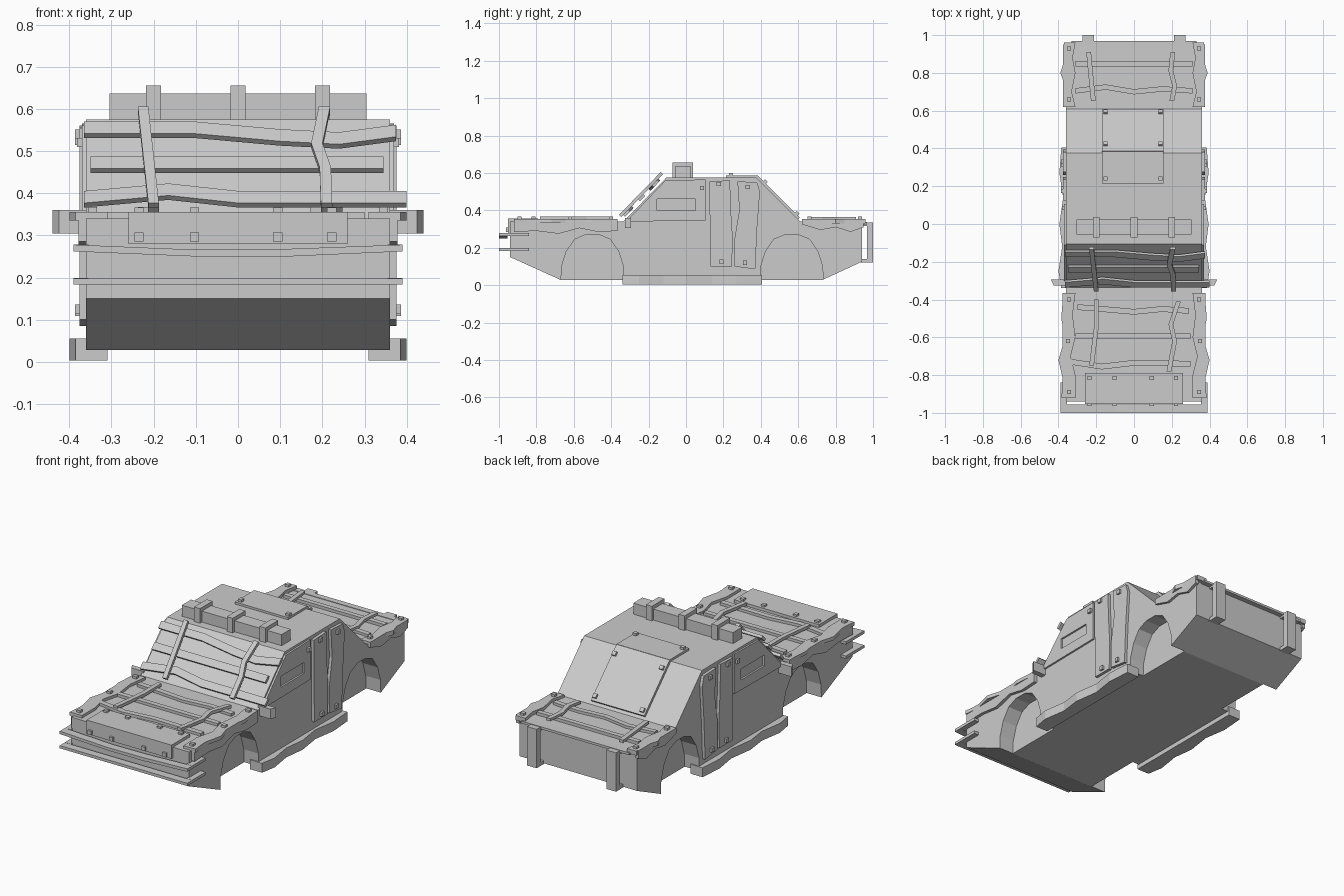
import bpy, bmesh
from math import radians
from mathutils import Matrix, Vector

if "Cube" in bpy.data.objects:
    bpy.data.objects.remove(bpy.data.objects["Cube"])

grey = bpy.data.materials.new("bare_grey_metal")
grey.use_nodes = True
grey.diffuse_color = (0.6, 0.6, 0.6, 1)
grey.node_tree.nodes["Principled BSDF"].inputs["Base Color"].default_value = (0.6, 0.6, 0.6, 1)

PLANES = {"X": lambda p, d: (d, p[0], p[1]),
          "Y": lambda p, d: (p[0], d, p[1]),
          "Z": lambda p, d: (p[0], p[1], d)}


def prism(name, outline, axis, lo, hi, frame=None, mirror=False):
    """Extrude a flat outline along an axis, optionally mirrored across x."""
    bm = bmesh.new()
    for side in ((1, -1) if mirror else (1,)):
        rings = []
        for d in (lo, hi):
            pts = [Vector(PLANES[axis](p, d)) for p in outline]
            pts = [frame @ p if frame else p for p in pts]
            rings.append([bm.verts.new((p.x * side, p.y, p.z)) for p in pts])
        a, b = rings
        bm.faces.new(a)
        bm.faces.new(b)
        for i in range(len(a)):
            j = (i + 1) % len(a)
            bm.faces.new((a[i], a[j], b[j], b[i]))
    bmesh.ops.recalc_face_normals(bm, faces=bm.faces)
    mesh = bpy.data.meshes.new(name)
    bm.to_mesh(mesh)
    bm.free()
    mesh.materials.append(grey)
    obj = bpy.data.objects.new(name, mesh)
    bpy.context.collection.objects.link(obj)
    return obj


def rect(x0, x1, y0, y1):
    return [(x0, y0), (x1, y0), (x1, y1), (x0, y1)]


def box(name, x, y, z, mirror=False):
    return prism(name, rect(*x, *y), "Z", *z, mirror=mirror)


def board(name, path, width, lo, hi, frame=None, across=True):
    """A bent strip following a path, running across x or along y."""
    h = width / 2
    dx, dy = (0, h) if across else (h, 0)
    outline = [(x - dx, y - dy) for x, y in path] + [(x + dx, y + dy) for x, y in reversed(path)]
    return prism(name, outline, "Z", lo, hi, frame)


def bolts(name, spots, axis, lo, hi, frame=None, mirror=False):
    r = 0.011
    for u, v in spots:
        prism(name, rect(u - r, u + r, v - r, v + r), axis, lo, hi, frame, mirror)


def cut(target, cutter):
    mod = target.modifiers.new("cut", "BOOLEAN")
    mod.operation = "DIFFERENCE"
    mod.solver = "EXACT"
    mod.object = cutter
    bpy.context.view_layer.objects.active = target
    bpy.ops.object.modifier_apply(modifier=mod.name)
    bpy.data.objects.remove(cutter)


# Body shell with recessed wheel arches
body = prism("body", [(-.94, .15), (-.67, .028), (.73, .028), (.94, .125), (.94, .335), (.61, .34),
                      (.375, .575), (-.105, .575), (-.335, .34), (-.94, .34)], "X", -.36, .36)
arch = [(-.17, -.02), (-.165, .1), (-.14, .18), (-.095, .245), (-.035, .27),
        (.035, .27), (.095, .245), (.14, .18), (.165, .1), (.17, -.02)]
for centre in (-.5, .565):
    cut(body, prism("arch_cutter", [(y + centre, z) for y, z in arch], "X", .27, .5, mirror=True))

# Side skirts
prism("side_skirt", [(.31, -.34), (.385, -.34), (.4, -.25), (.38, -.12), (.395, 0), (.375, .14),
                     (.395, .27), (.385, .405), (.31, .405)], "Z", .003, .055, mirror=True)

# Window armour with a viewing slot
armour = prism("window_armour", [(-.32, .34), (-.11, .56), (.105, .565), (.105, .345)],
               "X", .355, .37, mirror=True)
cut(armour, prism("slot_cutter", rect(-.155, .05, .4, .46), "X", .34, .4, mirror=True))
bolts("armour_bolt", [(-.31, .335), (.085, .52)], "X", .36, .382, mirror=True)

# Door planks
prism("front_door_plank", [(.125, .555), (.235, .56), (.24, .4), (.25, .25), (.245, .1), (.13, .1)],
      "X", .355, .376, mirror=True)
prism("rear_door_plank", [(.275, .555), (.38, .55), (.395, .5), (.38, .3), (.37, .085), (.26, .1),
                          (.26, .25), (.285, .4)], "X", .355, .376, mirror=True)
bolts("door_bolt", [(.175, .54), (.19, .125), (.33, .525), (.315, .12)], "X", .37, .387, mirror=True)

# Hood edge straps, folded over the sides
prism("hood_edge_top", [(.31, -.92), (.385, -.92), (.375, -.83), (.4, -.72), (.365, -.6), (.385, -.5),
                        (.375, -.365), (.31, -.365), (.325, -.48), (.31, -.6), (.335, -.7), (.31, -.8)],
      "Z", .335, .355, mirror=True)
prism("hood_edge_side", [(-.92, .355), (-.92, .285), (-.8, .29), (-.68, .275), (-.57, .305),
                         (-.47, .285), (-.365, .29), (-.365, .355)], "X", .355, .378, mirror=True)
bolts("hood_edge_bolt", [(.345, -.89), (.35, -.62), (.345, -.4)], "Z", .35, .367, mirror=True)

# Hood boards and cross bars
board("hood_board", [(-.3, -.44), (-.17, -.45), (0, -.465), (.15, -.45), (.29, -.46)], .03, .335, .355)
board("hood_board", [(-.31, -.595), (.3, -.595)], .028, .335, .355)
board("hood_board", [(-.33, -.73), (-.17, -.755), (0, -.735), (.3, -.74)], .03, .335, .355)
board("hood_bar", [(-.2, -.4), (-.2, -.55), (-.225, -.75)], .025, .35, .367, across=False)
board("hood_bar", [(.235, -.41), (.195, -.53), (.215, -.62), (.185, -.78)], .025, .35, .367, across=False)

# Folded plate over the nose
prism("nose_plate", [(-.79, .33), (-.79, .356), (-.952, .356), (-.952, .28), (-.93, .28), (-.93, .33)],
      "X", -.26, .26)
plate_x = (-.235, -.103, .094, .222)
bolts("nose_top_bolt", [(x, -.815) for x in plate_x], "Z", .35, .366)
bolts("nose_front_bolt", [(x, .296) for x in plate_x], "Y", -.963, -.945)

# Front bumper rails wrapping round the corners
prism("upper_bumper", [(-.39, .262), (-.1, .25), (.12, .25), (.39, .262), (.39, .278), (.12, .268),
                       (-.1, .266), (-.39, .278)], "Y", -1, -.955)
box("lower_bumper", (-.39, .39), (-1, -.955), (.183, .198))
for z in (.262, .183):
    box("bumper_arm", (.355, .39), (-.956, -.84), (z, z + .016), mirror=True)

# Windscreen boards, laid out in the slanted plane
screen = Matrix.Translation((0, -.335, .34)) @ Matrix.Rotation(radians(45.6), 4, "X")
board("screen_board", [(-.365, .275), (-.1, .275), (.1, .25), (.24, .24), (.375, .265)], .04, .012, .027, screen)
board("screen_board", [(-.35, .16), (.345, .16)], .04, .012, .027, screen)
board("screen_board", [(-.365, .045), (-.165, .07), (0, .045), (.4, .045)], .04, .012, .027, screen)
board("screen_bar", [(-.2, .01), (-.225, .33)], .025, .025, .042, screen, across=False)
board("screen_bar", [(.21, .01), (.207, .13), (.187, .21), (.205, .33)], .027, .025, .042, screen, across=False)
prism("screen_base_end", [(.35, -.295), (.44, -.295), (.425, -.325), (.35, -.325)], "Z", .305, .36, mirror=True)

# Roof beam with straps
box("roof_beam", (-.305, .305), (-.055, .025), (.57, .636))
for x in (-.2, 0, .2):
    box("roof_strap", (x - .018, x + .018), (-.072, .038), (.57, .656))

# Roof plate and rear window plate
box("roof_plate", (-.17, .155), (.215, .385), (.57, .587))
bolts("roof_bolt", [(-.15, .24), (.14, .24)], "Z", .58, .6)
rear = Matrix.Translation((0, .375, .575)) @ Matrix.Rotation(radians(-45), 4, "X")
prism("rear_window_plate", rect(-.17, .155, 0, .315), "Z", -.005, .015, rear)
bolts("rear_window_bolt", [(x, s) for x in (-.15, .14) for s in (.05, .29)], "Z", .01, .027, rear)

# Trunk edge straps
prism("trunk_edge_top", [(.31, .62), (.37, .62), (.36, .72), (.39, .8), (.365, .88), (.37, .96), (.31, .96),
                         (.325, .88), (.31, .8), (.33, .7)], "Z", .33, .355, mirror=True)
prism("trunk_edge_side", [(.62, .355), (.62, .325), (.72, .295), (.8, .31), (.88, .285), (.95, .31), (.95, .355)],
      "X", .355, .375, mirror=True)
bolts("trunk_edge_bolt", [(.345, .66), (.345, .93)], "Z", .35, .367, mirror=True)

# Trunk boards and bars
box("trunk_board", (-.31, .31), (.835, .862), (.335, .353))
board("trunk_board", [(-.31, .705), (-.15, .725), (0, .7), (.15, .715), (.31, .705)], .028, .335, .353)
board("trunk_bar", [(-.24, .91), (-.23, .8), (-.215, .65)], .025, .35, .365, across=False)
board("trunk_bar", [(.205, .91), (.195, .81), (.215, .73), (.2, .65)], .025, .35, .365, across=False)
box("trunk_lip", (-.33, .33), (.935, .968), (.325, .338))

# Rear bumper posts with hooked ends
prism("rear_post", [(.935, .335), (1, .335), (1, .12), (.935, .12), (.935, .14), (.967, .14),
                    (.967, .315), (.935, .315)], "X", .213, .272, mirror=True)
